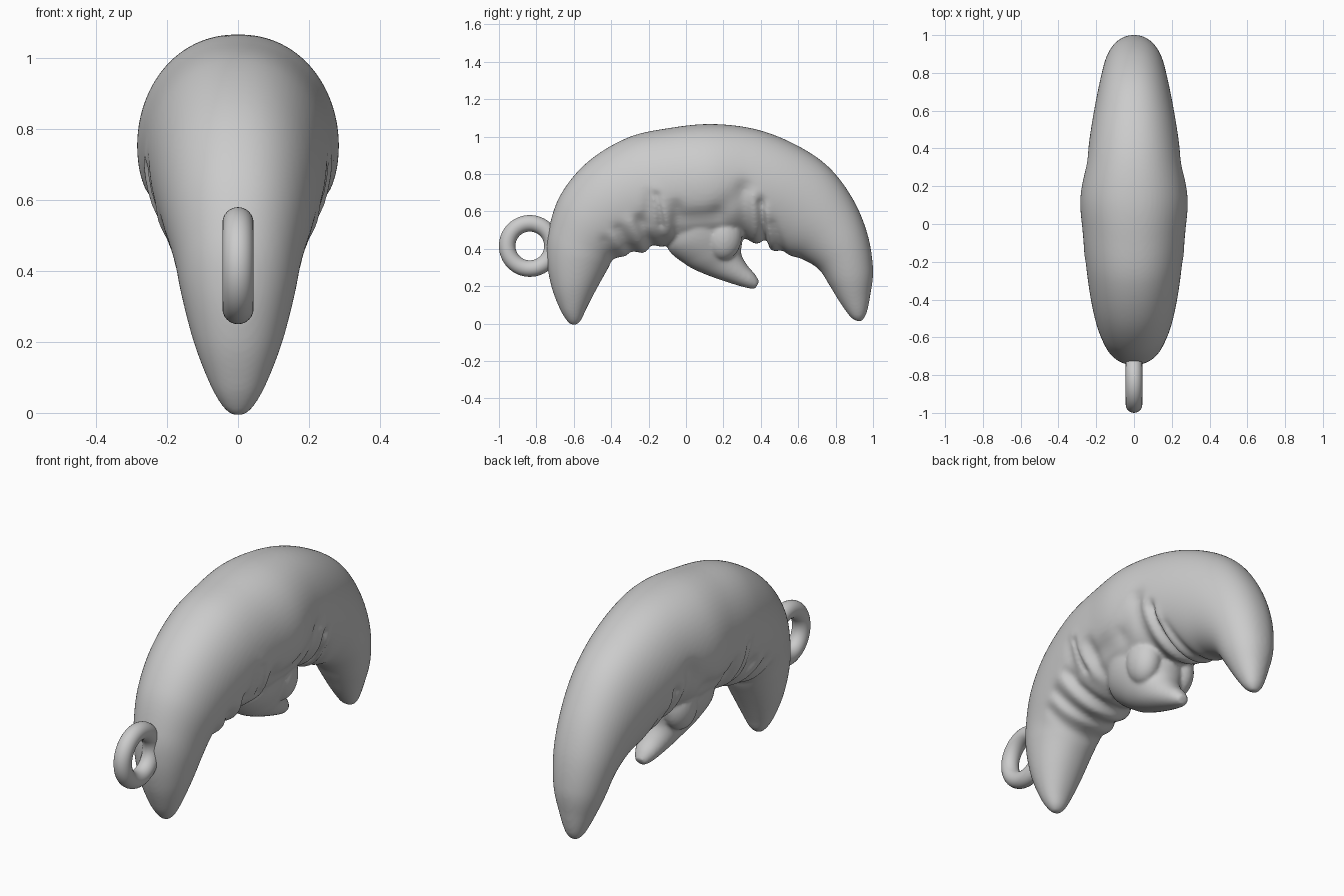
import bpy, bmesh, math
from mathutils import Vector

if "Cube" in bpy.data.objects:
    bpy.data.objects.remove(bpy.data.objects["Cube"])

SIDES, SUB = 64, 10

# Sections: outer (y, z), inner (y, z), half width
BODY = [(-.615, -.006, -.585, -.006, .018), (-.64, .02, -.56, .02, .045),
        (-.675, .08, -.53, .085, .08), (-.72, .2, -.47, .2, .125),
        (-.745, .35, -.40, .32, .16), (-.735, .5, -.36, .355, .178),
        (-.67, .69, -.30, .37, .205), (-.525, .865, -.24, .385, .23),
        (-.31, .995, -.13, .41, .254), (-.08, 1.047, 0, .43, .272),
        (.14, 1.067, .13, .44, .284), (.37, 1.04, .29, .45, .252),
        (.58, .96, .42, .42, .228), (.76, .84, .53, .37, .202),
        (.89, .67, .62, .345, .178), (.97, .48, .71, .29, .155),
        (1.0, .29, .77, .2, .125), (.985, .15, .825, .11, .085),
        (.965, .055, .88, .035, .048), (.94, .012, .915, .012, .018)]
LIMB = [(-.06, .55, .22, .66, .2), (-.10, .41, .29, .52, .175),
        (0, .315, .30, .44, .138), (.10, .265, .295, .375, .105),
        (.22, .222, .325, .315, .078), (.32, .192, .368, .265, .052),
        (.37, .186, .392, .225, .028)]

# Skin folds: start (y, z), end (y, z), radius, radial amount
FOLDS = [(-.38, .33, -.43, .44, .03, -.05), (-.33, .34, -.39, .46, .035, .035),
         (-.275, .36, -.36, .50, .03, -.06), (-.22, .36, -.30, .54, .035, .04),
         (-.165, .38, -.25, .55, .028, -.07), (-.21, .54, -.19, .69, .03, -.05),
         (-.17, .70, -.09, .50, .035, .04), (-.155, .70, -.13, .52, .014, -.08),
         (-.05, .62, -.05, .50, .035, -.06), (-.02, .56, .16, .57, .045, -.05),
         (.18, .60, .32, .72, .05, -.035), (.31, .72, .31, .48, .04, -.05),
         (.36, .68, .37, .42, .03, .03), (.40, .65, .42, .42, .02, -.12),
         (.42, .60, .47, .40, .028, .05), (.46, .53, .52, .36, .025, -.05)]


def fold_amount(y, z):
    p, total = Vector((y, z)), 0
    for ay, az, by, bz, r, amp in FOLDS:
        a, d = Vector((ay, az)), Vector((by - ay, bz - az))
        t = max(0, min(1, (p - a).dot(d) / d.length_squared))
        total += amp * math.exp(-((p - a - d * t).length / r) ** 2)
    return total


def smooth_sections(rows):
    out = []
    for i in range(len(rows) - 1):
        a, b, c, d = (rows[max(0, min(len(rows) - 1, i + k))] for k in (-1, 0, 1, 2))
        for s in range(SUB):
            t = s / SUB
            out.append([.5 * (2 * q + (r - p) * t + (2 * p - 5 * q + 4 * r - s4) * t * t
                              + (3 * q - p - 3 * r + s4) * t ** 3)
                        for p, q, r, s4 in zip(a, b, c, d)])
    return out + [list(rows[-1])]


def loft(bm, rows, folds=False):
    rings = []
    for oy, oz, iy, iz, w in smooth_sections(rows):
        cy, cz, hy, hz = (oy + iy) / 2, (oz + iz) / 2, (oy - iy) / 2, (oz - iz) / 2
        ring = []
        for k in range(SIDES):
            a = 2 * math.pi * k / SIDES
            c, s = math.cos(a), math.sin(a)
            s = math.copysign(abs(s) ** .93, s)
            f = 1 + (fold_amount(cy + hy * c, cz + hz * c) if folds else 0)
            ring.append(bm.verts.new((w * s * f, cy + hy * c * f, cz + hz * c * f)))
        rings.append(ring)
    for r0, r1 in zip(rings, rings[1:]):
        for k in range(SIDES):
            j = (k + 1) % SIDES
            bm.faces.new((r0[k], r0[j], r1[j], r1[k]))
    bm.faces.new(rings[0][::-1])
    bm.faces.new(rings[-1])


# Curved body with folds and curled lower limb
bm = bmesh.new()
loft(bm, BODY, True)
loft(bm, LIMB)
# Soft knuckles on both sides of the limb
for side in (-1, 1):
    res = bmesh.ops.create_uvsphere(bm, u_segments=24, v_segments=16, radius=1)
    for v in res["verts"]:
        v.co = Vector((side * .105 + v.co.x * .08, .2 + v.co.y * .1, .47 + v.co.z * .13))
bmesh.ops.recalc_face_normals(bm, faces=bm.faces)
mesh = bpy.data.meshes.new("curved_body")
bm.to_mesh(mesh)
bm.free()
body = bpy.data.objects.new("curved_body", mesh)
bpy.context.collection.objects.link(body)
rm = body.modifiers.new("fuse", "REMESH")
rm.mode = "VOXEL"
rm.voxel_size = .009
rm.use_smooth_shade = True
sm = body.modifiers.new("soften", "SMOOTH")
sm.factor = .5
sm.iterations = 8

# Hanging ring
bpy.ops.mesh.primitive_torus_add(major_radius=.121, minor_radius=.044,
                                 major_segments=64, minor_segments=24,
                                 location=(0, -.835, .415), rotation=(0, math.pi / 2, 0))
bpy.context.object.name = "hanging_ring"
bpy.ops.object.shade_smooth()
